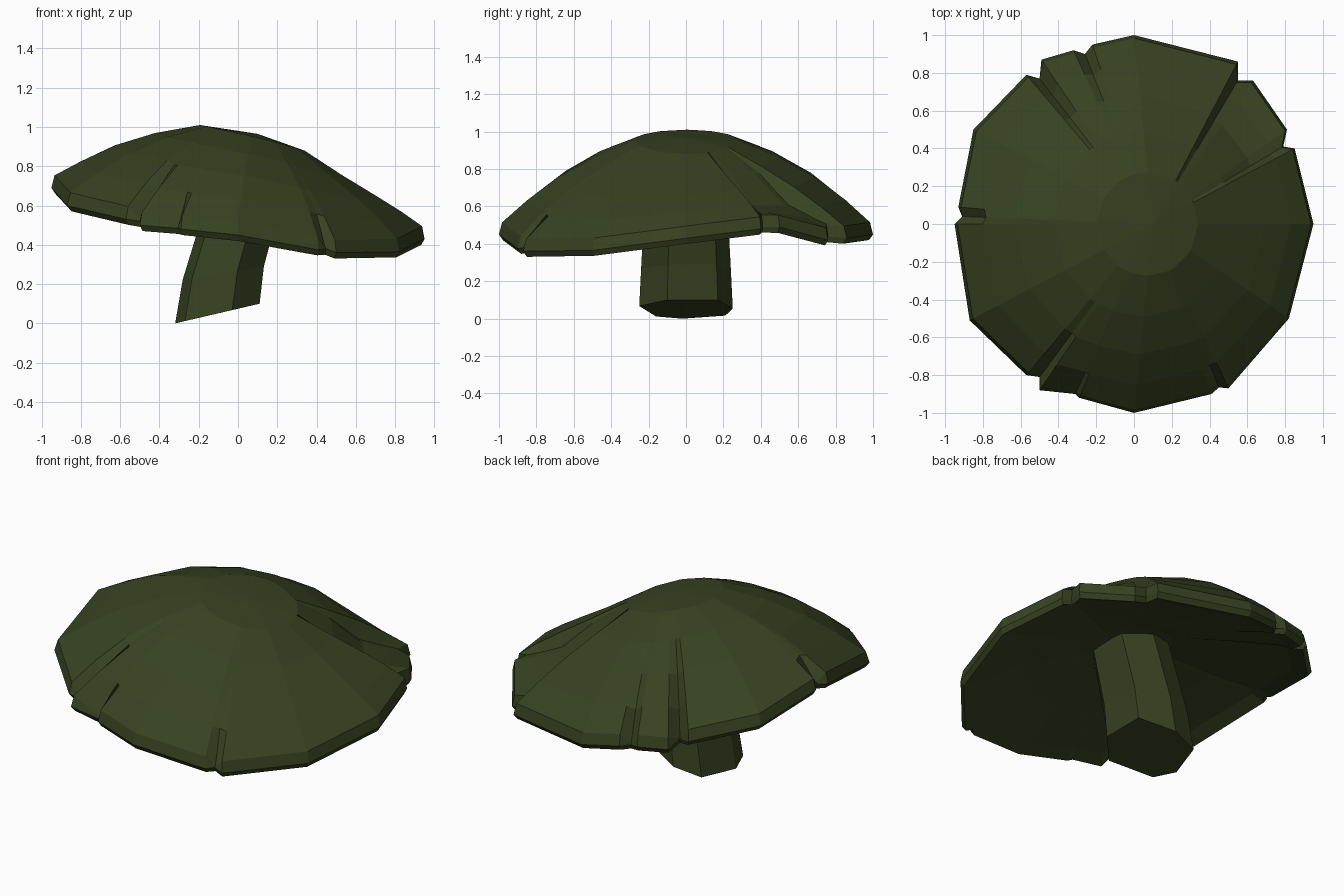
import bpy, bmesh, math

if "Cube" in bpy.data.objects:
    bpy.data.objects.remove(bpy.data.objects["Cube"])

green = bpy.data.materials.new("moss green")
green.diffuse_color = (0.038, 0.054, 0.015, 1)
green.use_nodes = True
green.node_tree.nodes["Principled BSDF"].inputs["Base Color"].default_value = green.diffuse_color


def finish(bm, name):
    bmesh.ops.recalc_face_normals(bm, faces=bm.faces[:])
    me = bpy.data.meshes.new(name)
    bm.to_mesh(me)
    bm.free()
    me.materials.append(green)
    ob = bpy.data.objects.new(name, me)
    bpy.context.collection.objects.link(ob)
    return ob


def bridge(bm, a, b):
    n = len(a)
    for i in range(n):
        j = (i + 1) % n
        bm.faces.new((a[i], a[j], b[j], b[i]))


def fan(bm, ring, tip):
    for i in range(len(ring)):
        bm.faces.new((ring[i], ring[(i + 1) % len(ring)], tip))


# Cap rim outline, anticlockwise: x, y, lower edge z,
# and where a torn crease starts along the spoke (1 = no crease)
RIM = [
    (.95, 0, .40, 1), (.85, .40, .45, 1), (.79, .41, .46, .45), (.81, .50, .46, 1),
    (.63, .76, .39, 1), (.55, .76, .41, .5), (.55, .86, .40, 1), (0, 1, .42, 1),
    (-.22, .95, .45, 1), (-.26, .90, .45, .78), (-.32, .92, .46, 1), (-.49, .87, .47, 1),
    (-.50, .77, .50, .5), (-.57, .79, .51, 1), (-.85, .50, .57, 1), (-.93, .09, .65, 1),
    (-.91, .04, .66, .86), (-.95, 0, .66, 1), (-.87, -.51, .57, 1), (-.57, -.80, .50, 1),
    (-.50, -.81, .49, .65), (-.50, -.88, .47, 1), (-.31, -.90, .455, .88), (-.29, -.92, .45, 1),
    (0, -1, .42, 1), (.41, -.90, .345, 1), (.45, -.865, .35, .86), (.50, -.87, .33, 1),
    (.82, -.50, .335, 1)]
CX = .10                                   # where the spokes meet
PROFILE = [(.28, 1), (.5, .80), (.7, .55), (.86, .27), (.985, 0)]
SUNK = {.5: .03, .7: .09, .86: .05}        # drop of the torn back-right chunk


def outline(a):
    """Even rim radius from the hub, without the notches."""
    c, s = math.cos(a), math.sin(a)
    p, q, r = (c / .97) ** 2 + s * s, CX * c / .97 ** 2, (CX / .97) ** 2 - 1
    return (-q + math.sqrt(q * q - p * r)) / p


def cap_ring(bm, s, height):
    """One loop of the cap; height(direction, edge_z, drop) gives z."""
    out = []
    n = len(RIM)
    for i, (x, y, z, g) in enumerate(RIM):
        a = math.atan2(y, x - CX)
        rad = math.hypot(x - CX, y)
        inner = 1 - s ** 4                 # notches fade out towards the hub
        rad += (outline(a) * .98 - rad) * inner
        z += ((RIM[i - 1][2] + RIM[(i + 1) % n][2] + z) / 3 - z) * inner * .7
        drop = .07 * max(0, (s - g) / (1 - g)) if g < 1 else 0
        if .5 < x < .82 and .4 < y < .8:
            drop = SUNK.get(s, 0)
        c = math.cos(a)
        out.append(bm.verts.new((CX + c * rad * s, math.sin(a) * rad * s,
                                 height(c, z, drop))))
    return out


# Cap: domed top, upright rim band, hollow underside
bm = bmesh.new()
rings = []
for s, h in PROFILE:
    def top(c, z, drop, s=s, h=h):
        edge, crown = z + .095, .945 - .065 * c
        skew = .14 if c > 0 else .05
        k = h - skew * c * math.sin(math.pi * (s - .28) / .705)
        return edge + (crown - edge) * k - drop
    rings.append(cap_ring(bm, s, top))
rings.append(cap_ring(bm, 1, lambda c, z, d: z + .03))
rings.append(cap_ring(bm, .98, lambda c, z, d: z))
rings.append(cap_ring(bm, .90, lambda c, z, d: z + .03))
for s, k in ((.6, .55), (.28, .9)):
    rings.append(cap_ring(bm, s, lambda c, z, d, k=k: z + (.64 - .05 * c - z) * k))
for a, b in zip(rings, rings[1:]):
    bridge(bm, a, b)
fan(bm, rings[0], bm.verts.new((CX, 0, .965)))
fan(bm, rings[-1], bm.verts.new((CX, 0, .64)))
finish(bm, "mushroom_cap")

# Stem: leaning seven-sided post with a slanted foot
FOOT = [(.11, -.10), (.11, .17), (-.09, .25), (-.25, .21),
        (-.32, -.02), (-.27, -.16), (-.03, -.25)]
bm = bmesh.new()
levels = []
for t, shift, size in ((0, 0, 1), (.35, .03, .96), (1, .14, .88)):
    ring = []
    for x, y in FOOT:
        z0 = .1 * (x + .32) / .43
        ring.append(bm.verts.new((-.1 + (x + .1) * size + shift, y * size,
                                  z0 + t * (.64 - z0))))
    levels.append(ring)
bridge(bm, levels[0], levels[1])
bridge(bm, levels[1], levels[2])
bm.faces.new(levels[0])
bm.faces.new(levels[2])
finish(bm, "mushroom_stem")
